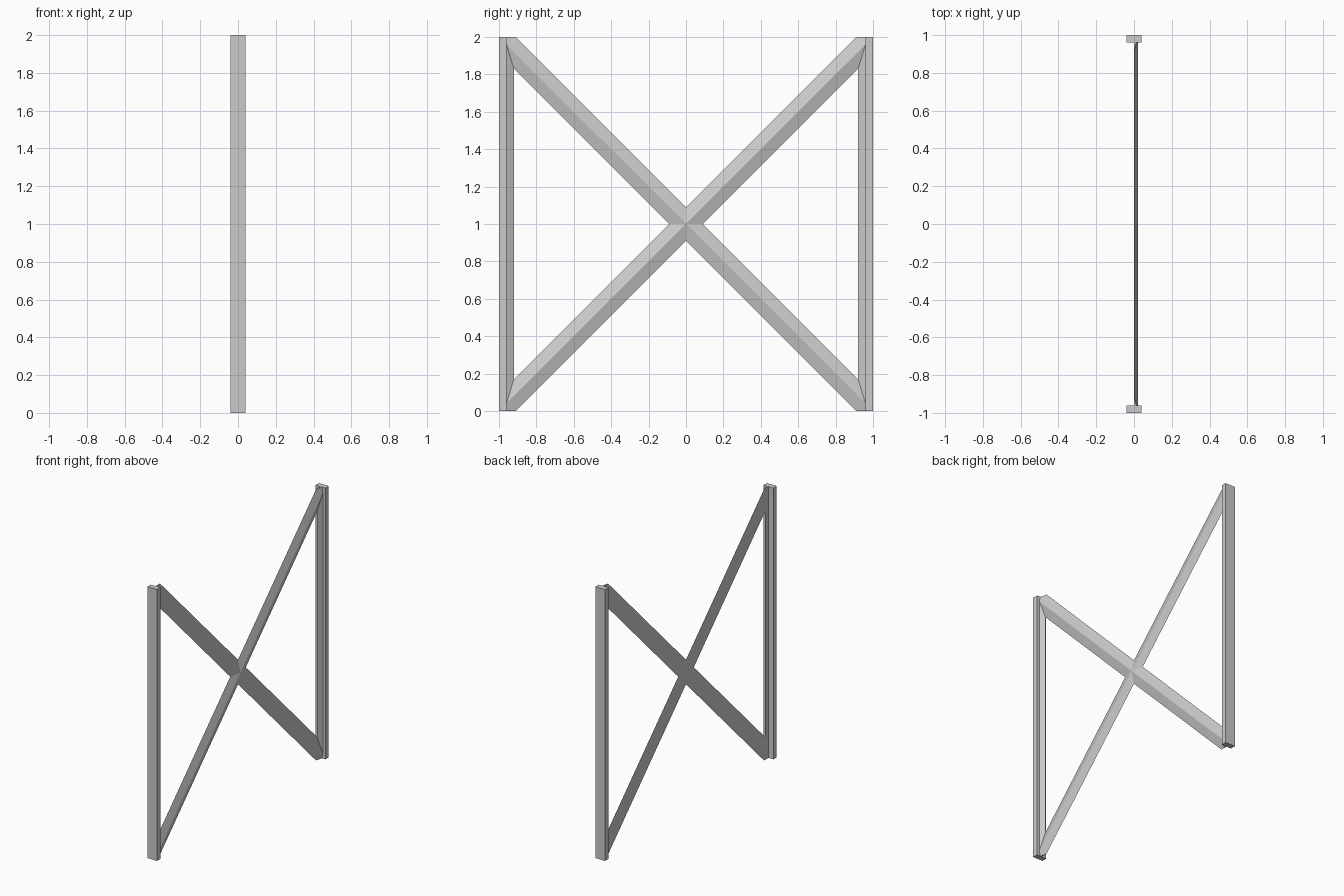
import bpy, bmesh
from math import radians
from mathutils import Matrix, Vector

cube = bpy.data.objects.get("Cube")
if cube:
    bpy.data.objects.remove(cube, do_unlink=True)

grey = bpy.data.materials.new("plain_grey")
grey.use_nodes = True
colour = (0.6, 0.6, 0.6, 1)
grey.diffuse_color = colour
grey.node_tree.nodes["Principled BSDF"].inputs["Base Color"].default_value = colour

HALF = 1.0       # half of the frame's height and length
INNER = 0.96     # inner face of the posts
RIDGE = 0.02     # height of the bevelled ridge


def prism(name, profile, bottom, top, turn=0, clips=()):
    """Extrude an (x, y) profile along z, turn it about x, then trim it with planes."""
    bm = bmesh.new()
    face = bm.faces.new([bm.verts.new((x, y, bottom)) for x, y in profile])
    ext = bmesh.ops.extrude_face_region(bm, geom=[face])
    verts = [g for g in ext["geom"] if isinstance(g, bmesh.types.BMVert)]
    bmesh.ops.translate(bm, verts=verts, vec=(0, 0, top - bottom))
    bmesh.ops.rotate(bm, verts=bm.verts, matrix=Matrix.Rotation(radians(turn), 3, "X"))
    bmesh.ops.translate(bm, verts=bm.verts, vec=(0, 0, HALF))
    for point, normal in clips:
        geom = bm.verts[:] + bm.edges[:] + bm.faces[:]
        cut = bmesh.ops.bisect_plane(bm, geom=geom, plane_co=Vector(point),
                                     plane_no=Vector(normal), clear_outer=True)
        edges = [g for g in cut["geom_cut"] if isinstance(g, bmesh.types.BMEdge)]
        if edges:
            bmesh.ops.holes_fill(bm, edges=edges)
    bmesh.ops.recalc_face_normals(bm, faces=bm.faces)
    mesh = bpy.data.meshes.new(name)
    bm.to_mesh(mesh)
    bm.free()
    mesh.materials.append(grey)
    obj = bpy.data.objects.new(name, mesh)
    bpy.context.collection.objects.link(obj)
    return obj


# Upright posts, each with a bevelled inner strip
for side, s in (("front", -1), ("back", 1)):
    prism(side + "_post", [(-0.04, s * INNER), (0.04, s * INNER),
                           (0.04, s * HALF), (-0.04, s * HALF)], -HALF, HALF)
    prism(side + "_inner_strip", [(0, s * INNER), (RIDGE, s * INNER), (0, s * 0.92)],
          -INNER, INNER)

# Crossed braces, flat behind and ridged in front, trimmed to the frame
trims = [((0, INNER, 0), (0, 1, 0)), ((0, -INNER, 0), (0, -1, 0)),
         ((0, 0, 2 * HALF), (0, 0, 1)), ((0, 0, 0), (0, 0, -1))]
for name, angle in (("rising_brace", -45), ("falling_brace", 45)):
    prism(name, [(0, -0.064), (RIDGE, 0), (0, 0.064)], -1.6, 1.6, angle, trims)
